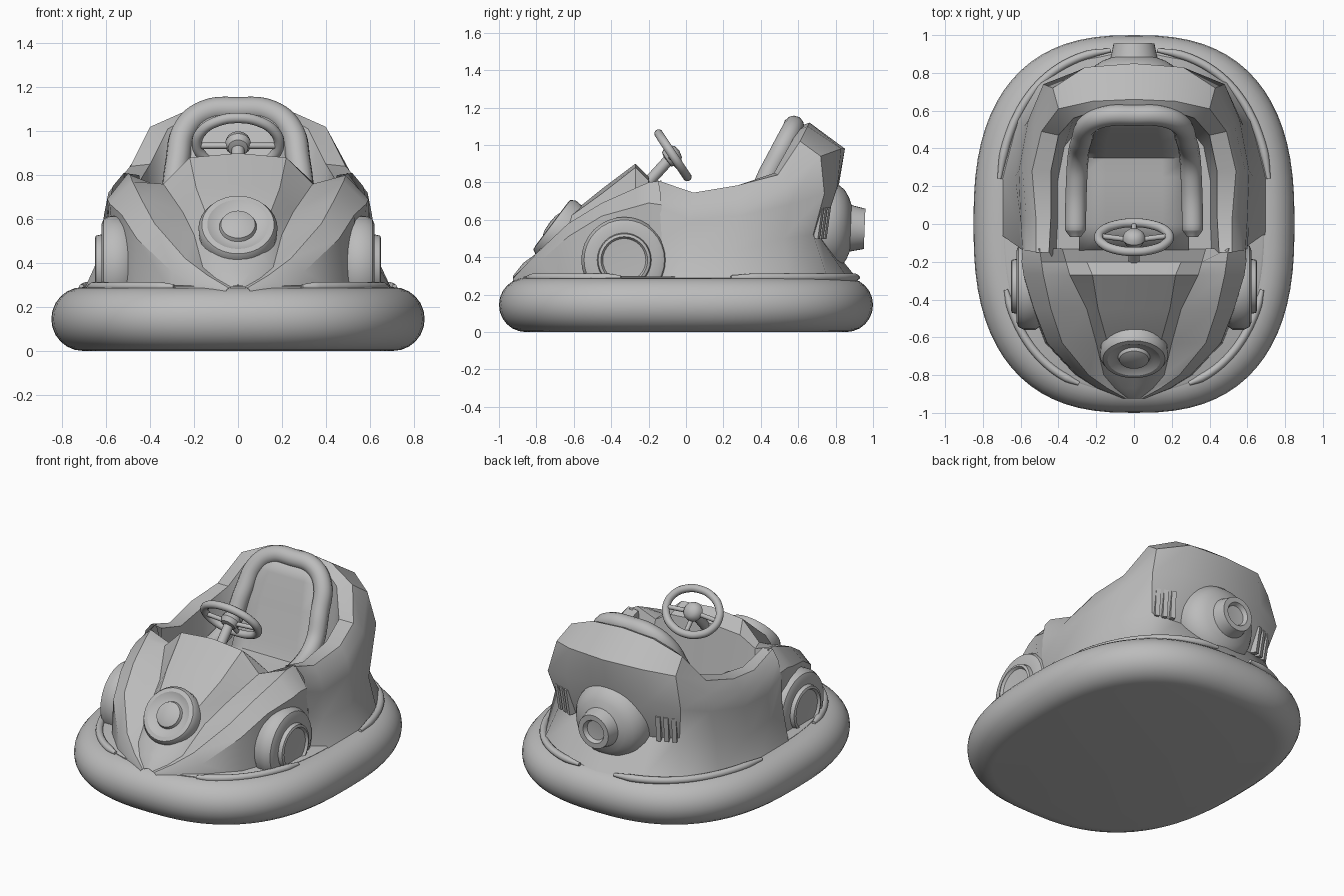
import bpy, bmesh, math
from mathutils import Vector

if "Cube" in bpy.data.objects:
    bpy.data.objects.remove(bpy.data.objects["Cube"])

grey = bpy.data.materials.new("plain grey")
grey.diffuse_color = (0.5, 0.5, 0.5, 1)
grey.use_nodes = True
grey.node_tree.nodes["Principled BSDF"].inputs["Base Color"].default_value = grey.diffuse_color


def finish(ob, angle=35):
    ob.data.materials.clear()
    ob.data.materials.append(grey)
    bpy.ops.object.select_all(action='DESELECT')
    ob.select_set(True)
    bpy.context.view_layer.objects.active = ob
    bpy.ops.object.shade_smooth_by_angle(angle=math.radians(angle))
    return ob


def loft(name, grid, closed=False, caps=False, angle=35):
    """Skin a grid of points; closed joins each row end to start."""
    bm = bmesh.new()
    rows = [[bm.verts.new(p) for p in r] for r in grid]
    n = len(rows[0])
    for a, b in zip(rows, rows[1:]):
        for i in range(n if closed else n - 1):
            j = (i + 1) % n
            bm.faces.new((a[i], a[j], b[j], b[i]))
    if caps:
        bm.faces.new(rows[0])
        bm.faces.new(rows[-1])
    bmesh.ops.remove_doubles(bm, verts=bm.verts, dist=0.0005)
    bmesh.ops.recalc_face_normals(bm, faces=bm.faces)
    me = bpy.data.meshes.new(name)
    bm.to_mesh(me)
    bm.free()
    ob = bpy.data.objects.new(name, me)
    bpy.context.collection.objects.link(ob)
    return finish(ob, angle)


def lathe(name, profile, loc, axis, n=32):
    """Spin (radius, height) pairs around an axis."""
    q = Vector(axis).to_track_quat('Z', 'Y')
    grid = [[Vector(loc) + q @ Vector((r * math.cos(t), r * math.sin(t), h))
             for t in (2 * math.pi * i / n for i in range(n))] for r, h in profile]
    return loft(name, grid, closed=True)


def tube(name, pts, r, taper=False, cyclic=False):
    cu = bpy.data.curves.new(name, 'CURVE')
    cu.dimensions = '3D'
    cu.bevel_depth, cu.bevel_resolution, cu.resolution_u = r, 4, 8
    cu.use_fill_caps = True
    sp = cu.splines.new('BEZIER')
    sp.bezier_points.add(len(pts) - 1)
    sp.use_cyclic_u = cyclic
    for bp, p in zip(sp.bezier_points, pts):
        bp.co = p
        bp.handle_left_type = bp.handle_right_type = 'AUTO'
    if taper:
        sp.bezier_points[0].radius = sp.bezier_points[-1].radius = 0.5
    ob = bpy.data.objects.new(name, cu)
    bpy.context.collection.objects.link(ob)
    bpy.ops.object.select_all(action='DESELECT')
    ob.select_set(True)
    bpy.context.view_layer.objects.active = ob
    bpy.ops.object.convert(target='MESH')
    return finish(bpy.context.object, 45)


def box(name, loc, size, rot=(0, 0, 0)):
    bpy.ops.mesh.primitive_cube_add(size=1, location=loc, rotation=rot)
    ob = bpy.context.object
    ob.name, ob.scale = name, size
    return finish(ob)


def oval(a, b, t, z, n=2.4):
    c, s = math.cos(t), math.sin(t)
    return (a * math.copysign(abs(c) ** (2 / n), c), b * math.copysign(abs(s) ** (2 / n), s), z)


def flip(p):
    return (-p[0], p[1], p[2])


# rubber bumper ring with closed underside
turn = [2 * math.pi * i / 72 for i in range(72)]
rings = []
for k in range(13):
    a = math.radians(-90 + 15 * k)
    d = 0.143 * (1 - math.cos(a))
    rings.append([oval(0.85 - d, 1 - d, t, 0.145 + 0.145 * math.sin(a), 2.55) for t in turn])
loft("bumper", rings, closed=True, caps=True)

# deck plate on the bumper
loft("deck", [[oval(a, b, t, z) for t in turn] for a, b, z in
              ((0.69, 0.89, 0.26), (0.69, 0.89, 0.292), (0.68, 0.88, 0.298))], closed=True, caps=True)

# raised rails around the deck
for s, side in ((1, "right"), (-1, "left")):
    for nm, a, b, t0, t1 in (("rear", 0.725, 0.925, 0.2, 1.45), ("front", 0.71, 0.89, -0.33, -1.22)):
        path = [oval(a, b, t0 + (t1 - t0) * i / 9, 0.292) for i in range(10)]
        tube(f"{nm}_rail_{side}", [(s * x, y, z) for x, y, z in path], 0.022, taper=True)

# front hood and fenders: half sections from centre to outside, (x, z) at each y
sections = [
    (-0.925, [(0, .30), (.02, .295), (.03, .29), (.04, .285), (.05, .28), (.055, .27)]),
    (-0.87, [(0, .37), (.06, .36), (.10, .33), (.14, .345), (.19, .31), (.20, .27)]),
    (-0.80, [(0, .42), (.11, .42), (.16, .38), (.24, .42), (.30, .36), (.31, .27)]),
    (-0.63, [(0, .62), (.14, .61), (.20, .53), (.38, .58), (.46, .51), (.47, .27)]),
    (-0.45, [(0, .765), (.19, .74), (.25, .63), (.44, .69), (.53, .62), (.54, .27)]),
    (-0.27, [(0, .90), (.22, .88), (.34, .76), (.48, .77), (.585, .67), (.55, .27)]),
    (-0.20, [(0, .83), (.25, .81), (.36, .75), (.49, .80), (.595, .69), (.56, .27)]),
    (-0.13, [(0, .40), (.25, .40), (.38, .40), (.50, .81), (.59, .68), (.60, .27)]),
]
grid = []
for y, sec in sections:
    half = [(x, y, z) for x, z in sec]
    grid.append([flip(p) for p in half[:0:-1]] + half)
loft("hood_and_fenders", grid, angle=28)

# tub sides and tall rear cowl: columns from side front round to the back centre
cols = [
    [(.60, -.13, .28), (.60, -.13, .50), (.59, -.14, .66), (.57, -.14, .75), (.52, -.15, .81), (.45, -.15, .80)],
    [(.70, -.06, .28), (.61, .00, .43), (.60, .02, .60), (.57, .03, .68), (.52, .04, .745), (.44, .04, .745)],
    [(.70, .24, .28), (.63, .25, .43), (.61, .28, .62), (.59, .28, .72), (.54, .28, .785), (.44, .28, .785)],
    [(.62, .55, .28), (.58, .52, .50), (.56, .55, .68), (.53, .53, .78), (.49, .49, .84), (.40, .47, .85)],
    [(.50, .76, .28), (.43, .68, .52), (.48, .74, .74), (.43, .72, .94), (.40, .61, 1.02), (.32, .56, 1.01)],
    [(.28, .87, .28), (.27, .72, .50), (.30, .81, .78), (.26, .83, .98), (.22, .65, 1.10), (.20, .60, 1.08)],
    [(0, .92, .28), (0, .74, .50), (0, .82, .80), (0, .85, .98), (0, .66, 1.12), (0, .61, 1.10)],
]
for c in cols:
    x, y, z = c[-1]
    c.append((x * 0.92, y - 0.06, 0.4))
loft("tub_and_rear_cowl", cols + [[flip(p) for p in c] for c in cols[-2::-1]], angle=34)

# cockpit floor, seat pan and backrest
box("cockpit_floor", (0, 0.18, 0.4), (0.84, 0.7, 0.02))
prof = [(-.16, .42, 1), (0, .49, 1), (.25, .51, 1), (.36, .53, 1), (.40, .62, 1),
        (.46, .84, .95), (.52, 1.0, .8), (.55, 1.09, .6)]
seat = loft("seat", [[(x * w, y, z) for x in (-.29, -.15, 0, .15, .29)] for y, z, w in prof], angle=45)
sol = seat.modifiers.new("thickness", 'SOLIDIFY')
sol.thickness, sol.offset = 0.03, 0

# padded bolster looping over the backrest
half = [(.31, -.07, .60), (.31, -.03, .60), (.305, .20, .62), (.295, .36, .70),
        (.275, .45, .86), (.24, .53, 1.01), (.15, .57, 1.085), (0, .575, 1.10)]
tube("seat_bolster", half + [flip(p) for p in half[-2::-1]], 0.056, taper=True)

# head lamp on the nose
lathe("head_lamp", [(.175, -.09), (.18, -.01), (.165, .015), (.14, .018), (.11, .002),
                    (.085, .0), (.078, .018), (.05, .028), (0, .032)],
      (0, -0.705, 0.565), (0, -.80, .60))

# wheels with rounded tyres and protruding hubs
for s, side in ((1, "right"), (-1, "left")):
    lathe(f"wheel_{side}", [(0, 0), (.21, 0), (.23, .03), (.23, .09), (.215, .12), (.19, .13), (.145, .13),
                            (.14, .155), (.125, .16), (.115, .145), (0, .14)],
          (s * 0.492, -0.33, 0.385), (s, 0, 0))

# steering wheel, hub, spokes and column
axis = Vector((0, .83, .55)).normalized()
hub = Vector((0, -0.07, 0.945))
up = Vector((0, -axis.z, axis.y))


def on_rim(t):
    return hub + 0.187 * math.cos(t) * Vector((1, 0, 0)) + 0.138 * math.sin(t) * up


tube("steering_wheel", [on_rim(math.pi * i / 6) for i in range(12)], 0.024, cyclic=True)
for i, t in enumerate((-0.1, math.pi + 0.1, -math.pi / 2)):
    tube(f"steering_spoke_{i}", [hub - axis * 0.02, on_rim(t)], 0.014)
lathe("steering_hub", [(0, -.05), (.045, -.04), (.06, -.01), (.055, .015), (.035, .035), (0, .042)],
      hub, axis, 20)
tube("steering_column", [hub, (0, -0.22, 0.78)], 0.03)

# round motor housing with a dished nozzle at the back
lathe("motor_housing", [(.22, -.12), (.25, -.04), (.25, .01), (.235, .06), (.205, .10), (.165, .125), (.125, .14),
                        (.12, .16), (.108, .215), (.075, .215), (.062, .19), (0, .185)],
      (0, 0.74, 0.56), (0, 1, -.04))

# vertical vent bars beside the motor
for s, side in ((1, "right"), (-1, "left")):
    for i in range(3):
        box(f"vent_bar_{side}_{i}", (s * (0.32 + 0.045 * i), 0.735 - 0.018 * i, 0.585),
            (0.028, 0.05, 0.17), (-0.15, 0, -s * 0.4))
